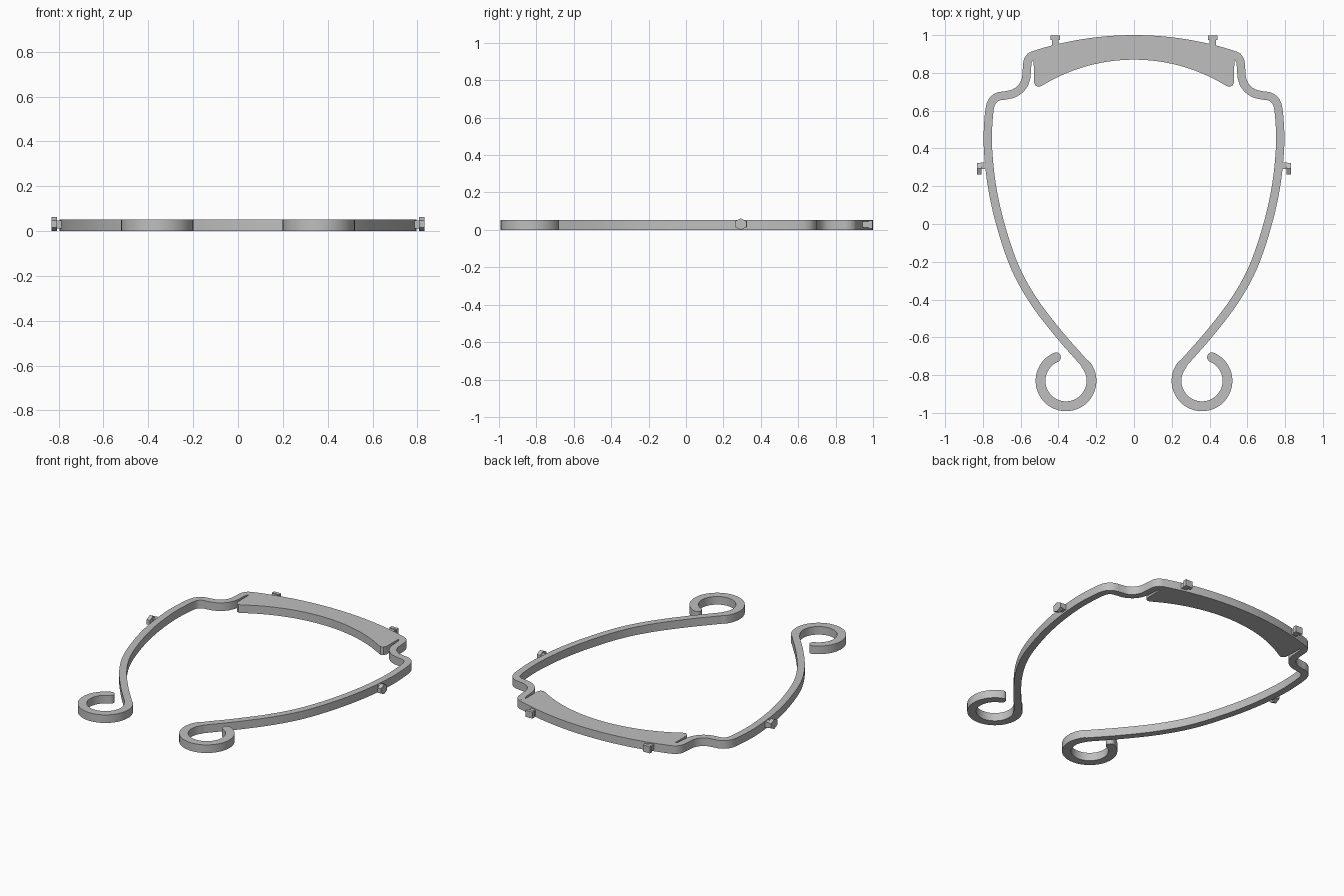
import bpy, bmesh, math
from mathutils import Vector

cube = bpy.data.objects.get("Cube")
if cube:
    bpy.data.objects.remove(cube, do_unlink=True)

HEIGHT = 0.052

grey = bpy.data.materials.new("plain_grey")
grey.use_nodes = True
colour = (0.52, 0.52, 0.52, 1)
grey.diffuse_color = colour
grey.node_tree.nodes["Principled BSDF"].inputs["Base Color"].default_value = colour


def finish(name, bm, mirror=False, smooth=True):
    """Turn a bmesh into a named object, optionally mirrored across x."""
    bmesh.ops.recalc_face_normals(bm, faces=bm.faces)
    mesh = bpy.data.meshes.new(name)
    bm.to_mesh(mesh)
    bm.free()
    mesh.materials.append(grey)
    ob = bpy.data.objects.new(name, mesh)
    bpy.context.collection.objects.link(ob)
    bpy.ops.object.select_all(action='DESELECT')
    ob.select_set(True)
    bpy.context.view_layer.objects.active = ob
    if smooth:
        bpy.ops.object.shade_smooth_by_angle(angle=math.radians(35))
    if mirror:
        ob.modifiers.new("Mirror", 'MIRROR').use_mirror_merge = False
    return ob


def extrude_up(bm, height):
    """Give flat faces at z = 0 a thickness."""
    result = bmesh.ops.extrude_face_region(bm, geom=bm.faces[:], use_keep_orig=True)
    verts = [g for g in result["geom"] if isinstance(g, bmesh.types.BMVert)]
    bmesh.ops.translate(bm, verts=verts, vec=(0, 0, height))


def smooth_path(points, steps=5):
    """Catmull-Rom curve through the points."""
    p = [points[0] * 2 - points[1]] + points + [points[-1] * 2 - points[-2]]
    out = []
    for a, b, c, d in zip(p, p[1:], p[2:], p[3:]):
        for i in range(steps):
            t = i / steps
            out.append(0.5 * (2 * b + (c - a) * t + (2 * a - 5 * b + 4 * c - d) * t * t
                              + (3 * b - a - 3 * c + d) * t ** 3))
    return out + [points[-1]]


# Side arms: a curled hook, a long bowed strip and a stepped shoulder
centre = Vector((0.36, -0.83))
hook = []
for i in range(42):
    a = math.radians(67 - 287 * i / 41)
    hook.append(centre + 0.135 * Vector((math.cos(a), math.sin(a))))
bow = [hook[-1]] + [Vector(p) for p in (
    (0.295, -0.70), (0.40, -0.58), (0.53, -0.41), (0.63, -0.23), (0.705, -0.01),
    (0.752, 0.2), (0.773, 0.4), (0.771, 0.54), (0.758, 0.635), (0.725, 0.672),
    (0.68, 0.681), (0.635, 0.692), (0.595, 0.722), (0.573, 0.765), (0.567, 0.82),
    (0.563, 0.86), (0.55, 0.883), (0.538, 0.89))]
path = hook[:-1] + smooth_path(bow)

bm = bmesh.new()
rails = []
for i, p in enumerate(path):
    t = (path[min(i + 1, len(path) - 1)] - path[max(i - 1, 0)]).normalized()
    if i == len(path) - 1:
        t = Vector((-0.95, 0.31)).normalized()
    half = 0.026 if i < len(hook) else 0.022
    n = Vector((-t.y, t.x)) * half
    rails.append([bm.verts.new((*(p + s * n), 0)) for s in (1, -1)])
for (a, b), (c, d) in zip(rails, rails[1:]):
    bm.faces.new((a, b, d, c))
# Rounded tip of the hook
a, b = rails[0]
mid, arm = (a.co + b.co) / 2, (a.co - b.co) / 2
back = Vector((path[0] - path[1]).normalized().to_3d()) * arm.length
tip = [bm.verts.new(mid + arm * math.cos(k * math.pi / 8) + back * math.sin(k * math.pi / 8))
       for k in range(1, 8)]
bm.faces.new([a] + tip + [b])
extrude_up(bm, HEIGHT)
finish("side_arms", bm, mirror=True)


# Crescent plate across the back, with rounded lower tips
def arc(x_end, top, radius, count):
    xs = [x_end * (1 - 2 * i / count) for i in range(count + 1)]
    return [(x, top - radius + math.sqrt(radius ** 2 - x * x)) for x in xs]


right_tip = [(0.531, 0.867), (0.53, 0.75), (0.521, 0.732), (0.505, 0.726)]
outline = arc(0.545, 1.0, 1.74, 32)
outline += [(-x, y) for x, y in right_tip]
outline += arc(-0.488, 0.87, 0.93, 32)
outline += right_tip[::-1]
bm = bmesh.new()
bm.faces.new([bm.verts.new((x, y, 0)) for x, y in outline])
extrude_up(bm, HEIGHT)
finish("crescent_plate", bm)


# Small retaining pegs: a square stem with a wider head
def box(bm, low, high):
    verts = bmesh.ops.create_cube(bm, size=1)["verts"]
    for v in verts:
        v.co = [l + (c + 0.5) * (h - l) for c, l, h in zip(v.co, low, high)]


bm = bmesh.new()
box(bm, (0.785, 0.29, 0.012), (0.812, 0.325, 0.048))
rim = []
for k in range(6):
    a = math.radians(60 * k + 30)
    rim.append(bm.verts.new((0.808, 0.293 + 0.036 * math.cos(a), 0.031 + 0.031 * math.sin(a))))
face = bm.faces.new(rim)
result = bmesh.ops.extrude_face_region(bm, geom=[face], use_keep_orig=True)
bmesh.ops.translate(bm, vec=(0.024, 0, 0),
                    verts=[g for g in result["geom"] if isinstance(g, bmesh.types.BMVert)])
finish("side_pegs", bm, mirror=True, smooth=False)

bm = bmesh.new()
box(bm, (0.4, 0.935, 0.012), (0.435, 0.98, 0.045))
box(bm, (0.392, 0.975, 0.008), (0.442, 0.998, 0.05))
finish("back_pegs", bm, mirror=True, smooth=False)
